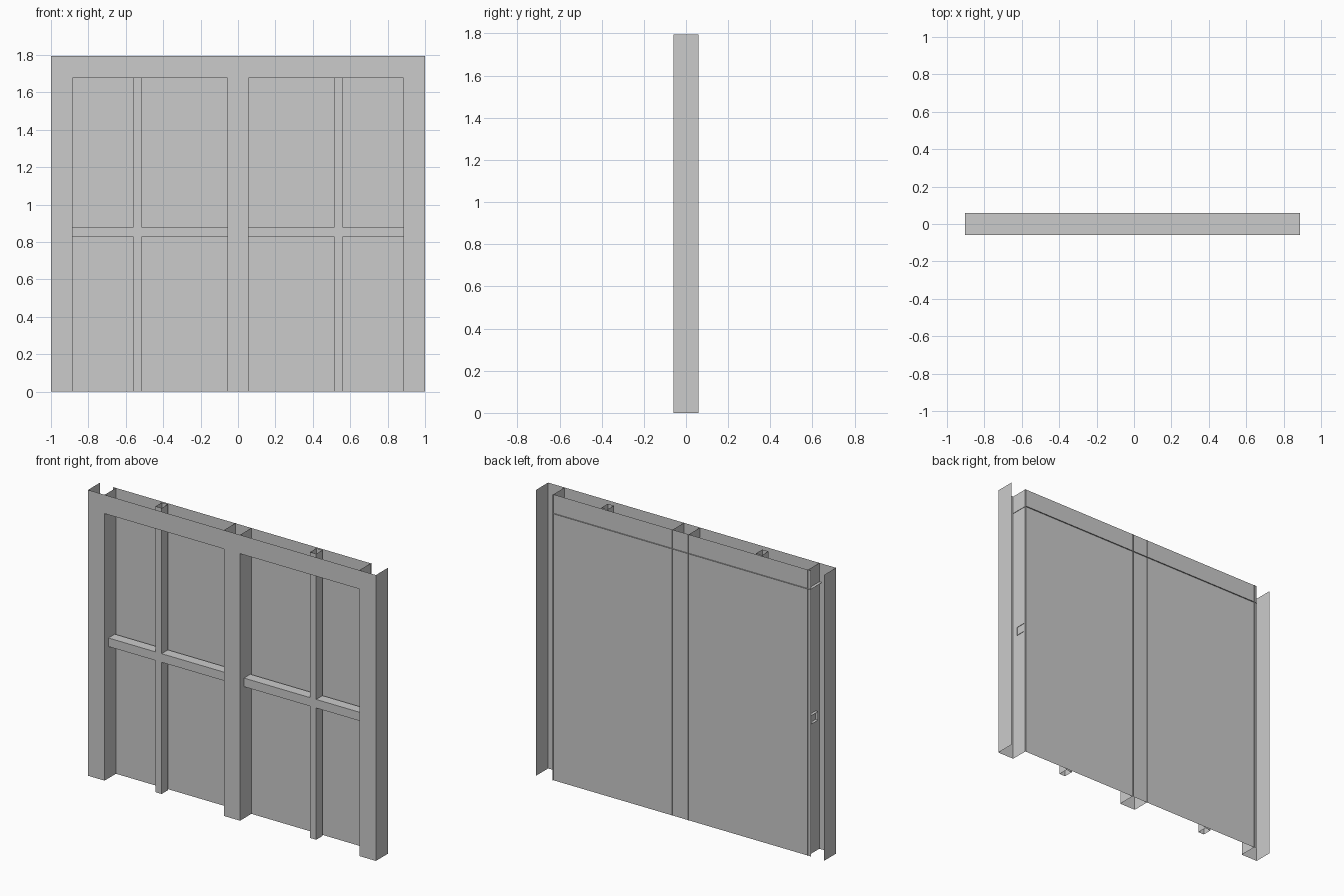
import bpy

if "Cube" in bpy.data.objects:
    bpy.data.objects.remove(bpy.data.objects["Cube"])

H = 1.795                    # overall height
FRONT, BACK = -0.06, 0.06    # frame depth
HEAD = 1.677                 # underside of header
JAMB, MULL = 0.885, 0.056    # inner jamb and mullion half width
X0, X1 = -0.904, 0.888       # panel, soffit and rail ends
RAIL0, RAIL1 = 0.827, 0.881  # rail height range
BAR_F, BAR_B = -0.021, 0.042 # bar depth range


def make(name, verts, faces):
    mesh = bpy.data.meshes.new(name)
    mesh.from_pydata(verts, [], faces)
    mesh.update()
    obj = bpy.data.objects.new(name, mesh)
    bpy.context.collection.objects.link(obj)
    return obj


def side_wall(name, x, facing):
    """Upright sheet across the depth of the frame, facing +x or -x."""
    verts = [(x, FRONT, 0), (x, BACK, 0), (x, BACK, H), (x, FRONT, H)]
    make(name, verts, [(0, 1, 2, 3) if facing > 0 else (3, 2, 1, 0)])


def tube(name, corners, axis, start, end):
    """Open-ended rectangular tube along x or z."""
    verts = []
    for t in (start, end):
        for a, b in corners:
            verts.append((t, a, b) if axis == 'x' else (a, b, t))
    faces = [(i, (i + 1) % 4, (i + 1) % 4 + 4, i + 4) for i in range(4)]
    make(name, verts, faces)


# Front face: jambs, header and mullion in one flat comb outline
outline = [(-1, 0), (-JAMB, 0), (-JAMB, HEAD), (-MULL, HEAD), (-MULL, 0), (MULL, 0),
           (MULL, HEAD), (JAMB, HEAD), (JAMB, 0), (1, 0), (1, H), (-1, H)]
make("frame_front", [(x, FRONT, z) for x, z in outline], [tuple(range(12))])

# Side walls of jambs and mullion, mirrored left and right
for s, side in ((-1, "left"), (1, "right")):
    side_wall("jamb_outer_" + side, s, s)
    side_wall("jamb_inner_" + side, s * JAMB, -s)
    side_wall("mullion_side_" + side, s * MULL, s)

# Header underside
make("header_soffit", [(X0, FRONT, HEAD), (X0, BACK, HEAD), (X1, BACK, HEAD), (X1, FRONT, HEAD)],
     [(0, 1, 2, 3)])

# Back panel
PY = 0.053
make("back_panel", [(X0, PY, 0), (X1, PY, 0), (X1, PY, H), (X0, PY, H)], [(0, 1, 2, 3)])

# Horizontal rail, running through jambs and mullion
tube("rail", [(BAR_F, RAIL0), (BAR_B, RAIL0), (BAR_B, RAIL1), (BAR_F, RAIL1)],
     'x', X0, X1)

# Vertical bars, broken at the rail
for s, side in ((-1, "left"), (1, "right")):
    x0, x1 = s * 0.537 - 0.021, s * 0.537 + 0.021
    corners = [(x0, BAR_F), (x1, BAR_F), (x1, BAR_B), (x0, BAR_B)]
    tube("lower_bar_" + side, corners, 'z', 0, RAIL0)
    tube("upper_bar_" + side, corners, 'z', RAIL1, H)

# Face the tubes outward
for obj in bpy.data.objects:
    if obj.name == "rail":
        obj.data.flip_normals()
        obj.data.update()
        if obj.data.polygons[3].normal.y > 0:
            obj.data.flip_normals()
